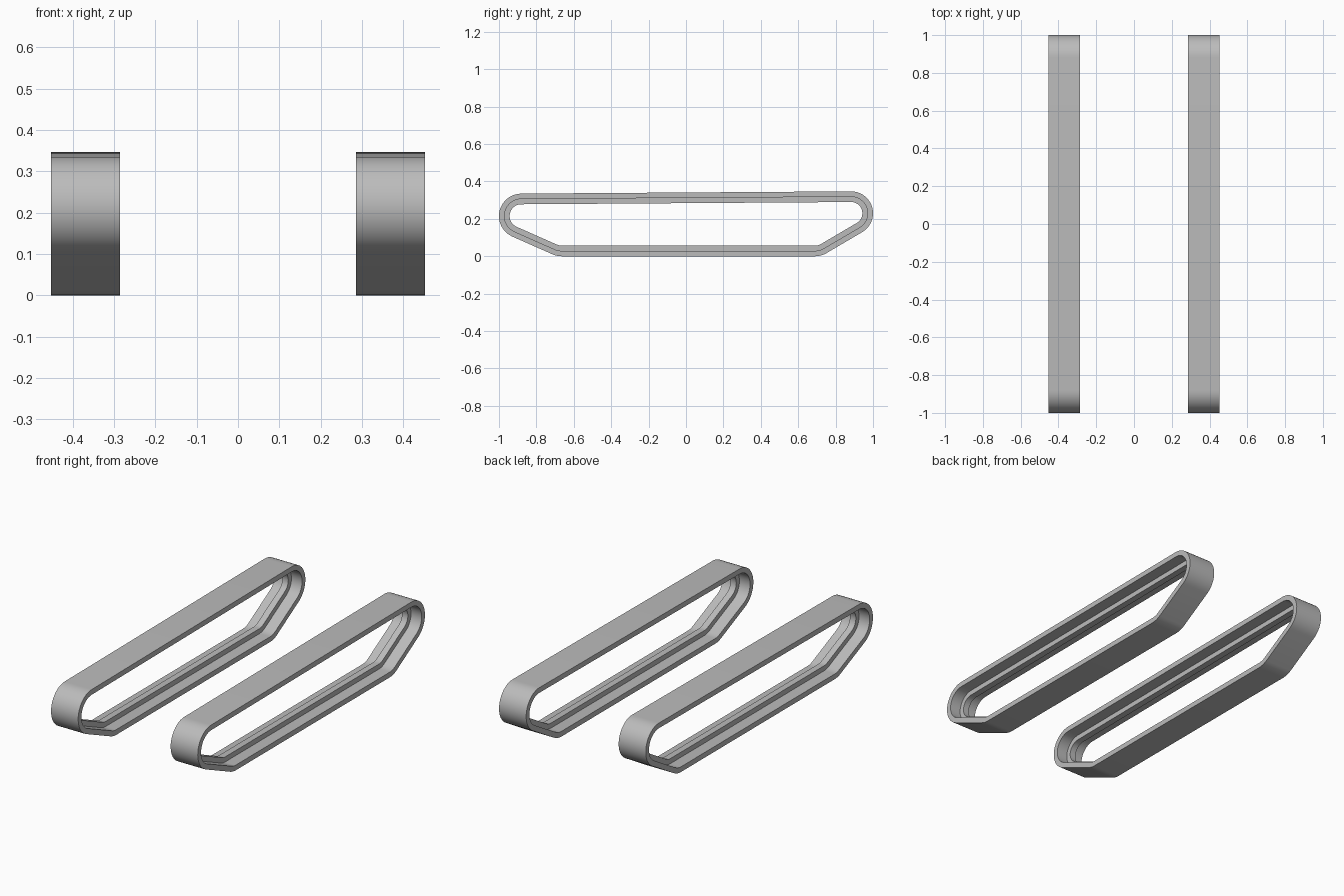
import bpy
import bmesh
from math import atan2, acos, hypot, cos, sin, pi, radians

cube = bpy.data.objects.get("Cube")
if cube:
    bpy.data.objects.remove(cube, do_unlink=True)

grey = bpy.data.materials.new("track grey")
grey.use_nodes = True
grey.diffuse_color = (0.5, 0.5, 0.5, 1)
grey.node_tree.nodes["Principled BSDF"].inputs["Base Color"].default_value = (0.5, 0.5, 0.5, 1)

# Wheels the track wraps around, counter-clockwise: y, z, outer radius
WHEELS = [(-0.665, 0.12, 0.12), (0.69, 0.12, 0.12), (0.883, 0.23, 0.117), (-0.88, 0.215, 0.12)]
BELT = 0.029      # belt thickness
GUIDE = 0.057     # depth of the guide ridge's inner face
CENTRE = 0.3685   # x of each track's middle


def tangent_angle(a, b):
    """Direction of the outward normal of the run from wheel a to wheel b."""
    dy, dz = b[0] - a[0], b[1] - a[1]
    return atan2(dz, dy) - acos((a[2] - b[2]) / hypot(dy, dz))


def loop_points(inset):
    """Closed loop around the wheels, moved inwards by inset."""
    points = []
    for i, wheel in enumerate(WHEELS):
        y, z, r = wheel
        start = tangent_angle(WHEELS[i - 1], wheel)
        sweep = (tangent_angle(wheel, WHEELS[(i + 1) % 4]) - start) % (2 * pi)
        steps = max(4, round(sweep / radians(8)))
        for k in range(steps + 1):
            a = start + sweep * k / steps
            points.append((y + (r - inset) * cos(a), z + (r - inset) * sin(a)))
    return points


def add_track(name, side):
    """Sweep the T-shaped belt section (x offset, inset) round the loop."""
    half, rib = 0.0835, 0.018
    section = [(-half, 0), (half, 0), (half, BELT), (rib, BELT),
               (rib, GUIDE), (-rib, GUIDE), (-rib, BELT), (-half, BELT)]
    bm = bmesh.new()
    rings = [[bm.verts.new((side * CENTRE + x, y, z)) for y, z in loop_points(inset)]
             for x, inset in section]
    count = len(rings[0])
    for i, ring in enumerate(rings):
        prev = rings[i - 1]
        for k in range(count):
            n = (k + 1) % count
            bm.faces.new((prev[k], prev[n], ring[n], ring[k]))
    bmesh.ops.recalc_face_normals(bm, faces=bm.faces)
    mesh = bpy.data.meshes.new(name)
    bm.to_mesh(mesh)
    bm.free()
    mesh.materials.append(grey)
    obj = bpy.data.objects.new(name, mesh)
    bpy.context.collection.objects.link(obj)
    return obj


# The two tracks, smooth round the bends with crisp belt edges
bpy.ops.object.select_all(action='DESELECT')
for name, side in (("left_track", 1), ("right_track", -1)):
    track = add_track(name, side)
    track.select_set(True)
    bpy.context.view_layer.objects.active = track
bpy.ops.object.shade_smooth_by_angle(angle=radians(30))
